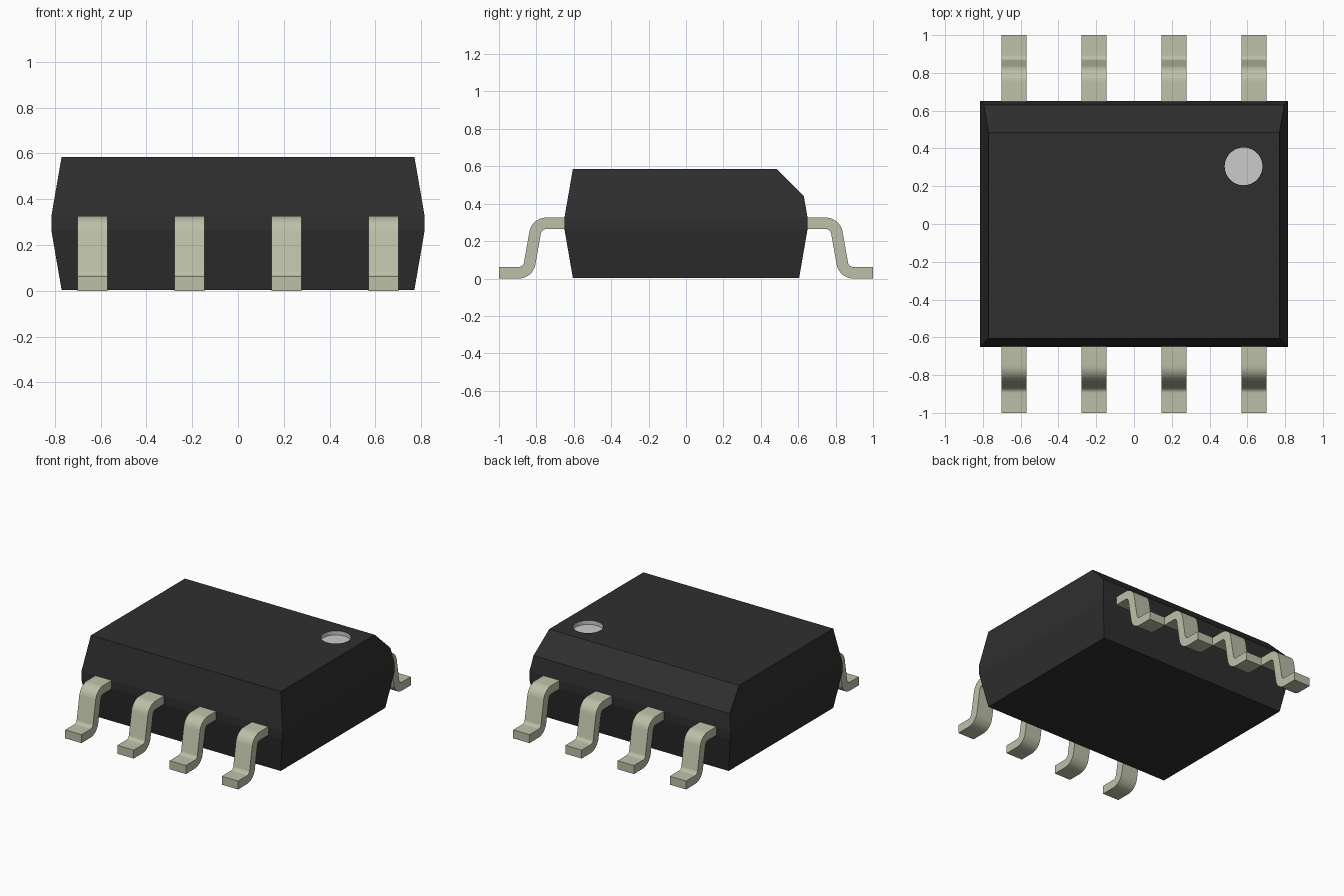
import bpy, bmesh, math
from mathutils import Vector

cube = bpy.data.objects.get("Cube")
if cube:
    bpy.data.objects.remove(cube, do_unlink=True)


def material(name, rgb):
    mat = bpy.data.materials.new(name)
    mat.use_nodes = True
    color = (*rgb, 1)
    mat.diffuse_color = color
    mat.node_tree.nodes["Principled BSDF"].inputs["Base Color"].default_value = color
    return mat


black = material("black plastic", (0.028, 0.028, 0.028))
grey = material("marker grey", (0.6, 0.6, 0.6))
tin = material("tinned metal", (0.5, 0.53, 0.39))


def add_object(name, bm, mats):
    bmesh.ops.recalc_face_normals(bm, faces=bm.faces)
    mesh = bpy.data.meshes.new(name)
    bm.to_mesh(mesh)
    bm.free()
    for mat in mats:
        mesh.materials.append(mat)
    obj = bpy.data.objects.new(name, mesh)
    bpy.context.collection.objects.link(obj)
    return obj


# Body: hull of four rectangles, widest at the lead band
TOP = 0.585
bm = bmesh.new()
for hx, hy, z in ((0.77, 0.605, 0.003), (0.815, 0.65, 0.265),
                  (0.815, 0.65, 0.325), (0.77, 0.605, TOP)):
    for sx in (-1, 1):
        for sy in (-1, 1):
            bm.verts.new((sx * hx, sy * hy, z))
bmesh.ops.convex_hull(bm, input=bm.verts)
bmesh.ops.dissolve_limit(bm, angle_limit=0.01, verts=bm.verts, edges=bm.edges)

# Slanted edge along the back
bmesh.ops.bisect_plane(bm, geom=bm.verts[:] + bm.edges[:] + bm.faces[:],
                       plane_co=(0, 0.485, TOP), plane_no=(0, 1, 1), clear_outer=True)
bmesh.ops.holes_fill(bm, edges=[e for e in bm.edges if e.is_boundary])
body = add_object("body", bm, (black, grey))

# Round marker recess in the top
bm = bmesh.new()
bmesh.ops.create_cone(bm, cap_ends=True, segments=48, radius1=0.1, radius2=0.1, depth=0.06)
bmesh.ops.translate(bm, verts=bm.verts, vec=(0.58, 0.305, TOP))
for face in bm.faces:
    face.material_index = 1
cutter = add_object("marker_cutter", bm, (black, grey))
cutter.hide_render = True
cut = body.modifiers.new("marker recess", 'BOOLEAN')
cut.operation = 'DIFFERENCE'
cut.solver = 'EXACT'
cut.object = cutter
bpy.context.view_layer.objects.active = body
bpy.ops.object.modifier_apply(modifier=cut.name)
bpy.data.objects.remove(cutter, do_unlink=True)


# Gull-wing leads: a filleted centre line thickened into a strip
def fillet(a, b, c, radius, steps=8):
    """Points and normals of an arc rounding corner b."""
    u, v = (b - a).normalized(), (c - b).normalized()
    turn = u.angle_signed(v)          # clockwise positive
    start = b - u * radius * math.tan(abs(turn) / 2)
    side = math.copysign(1, turn)
    centre = start + Vector((u.y, -u.x)) * radius * side
    result = []
    for i in range(steps + 1):
        t = -turn * i / steps
        n = Vector((-u.y * math.cos(t) - u.x * math.sin(t),
                    u.x * math.cos(t) - u.y * math.sin(t)))
        result.append((centre + n * radius * side, n))
    return result


path = [Vector(p) for p in ((0.63, 0.295), (0.798, 0.295), (0.8445, 0.031), (1, 0.031))]
up = Vector((0, 1))
line = [(path[0], up), *fillet(*path[:3], 0.06), *fillet(*path[1:], 0.06), (path[3], up)]
HALF = 0.031
outline = [p + n * HALF for p, n in line] + [p - n * HALF for p, n in reversed(line)]

for side, label in ((-1, "front"), (1, "back")):
    for i in range(4):
        x = -0.635 + i * 0.4233
        bm = bmesh.new()
        rims = [[bm.verts.new((x + dx, side * p.x, p.y)) for p in outline]
                for dx in (-0.066, 0.066)]
        for rim in rims:
            bm.faces.new(rim)
        for j in range(len(outline)):
            bm.faces.new((rims[0][j - 1], rims[0][j], rims[1][j], rims[1][j - 1]))
        lead = add_object(f"{label}_lead_{i + 1}", bm, (tin,))
        bpy.ops.object.select_all(action='DESELECT')
        lead.select_set(True)
        bpy.context.view_layer.objects.active = lead
        bpy.ops.object.shade_smooth_by_angle(angle=math.radians(35))
